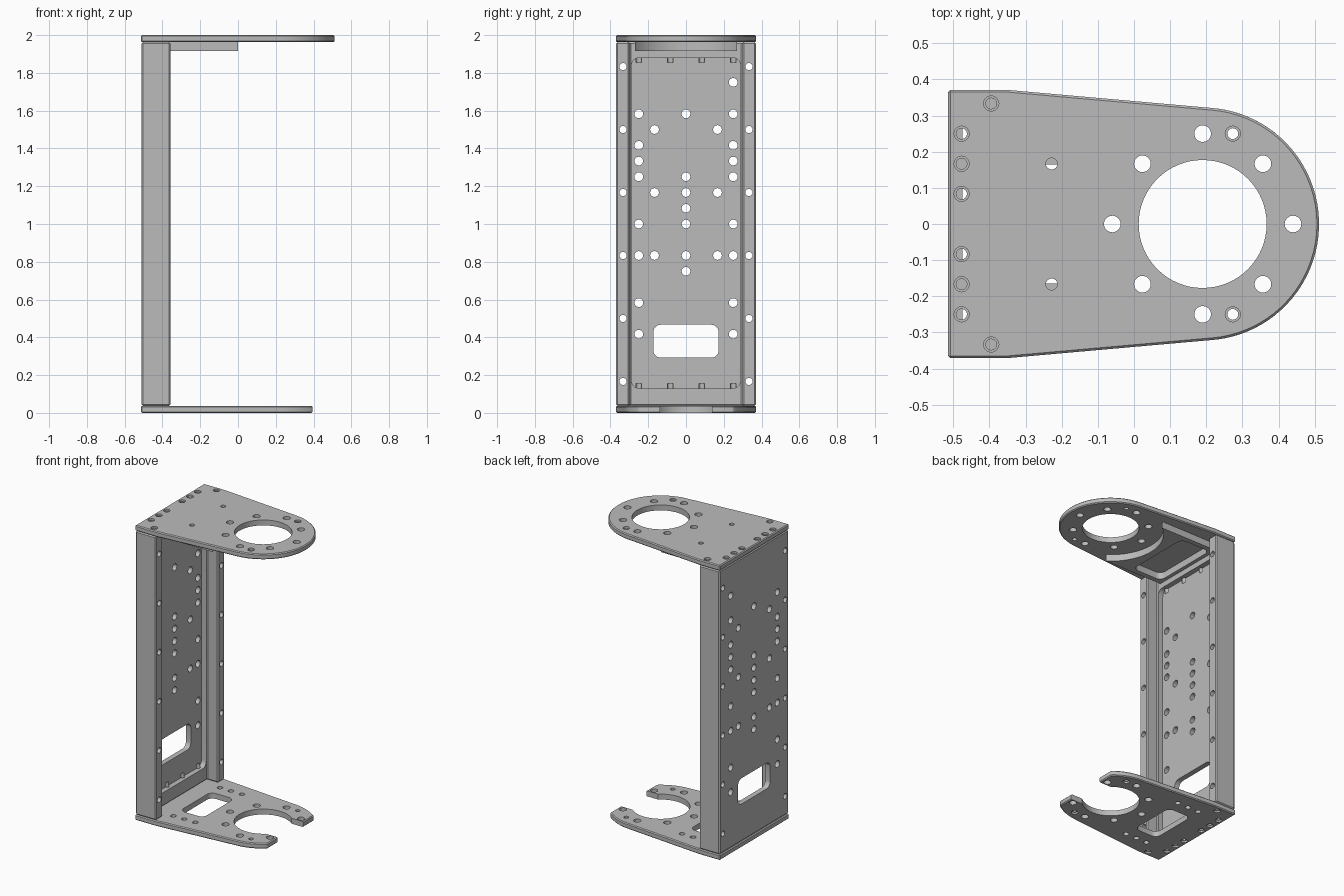
import bpy, bmesh
from math import sin, cos, pi, radians, asin

if "Cube" in bpy.data.objects:
    bpy.data.objects.remove(bpy.data.objects["Cube"])

GREY = (0.5, 0.5, 0.5, 1)
metal = bpy.data.materials.new("grey metal")
metal.use_nodes = True
metal.diffuse_color = GREY
metal.node_tree.nodes["Principled BSDF"].inputs["Base Color"].default_value = GREY

T = 0.037        # plate thickness
U = 1 / 12       # hole spacing
RING_X = 0.19    # centre of the large round opening


def arc(cx, cy, r, a, b, n):
    """Points on an arc, angles in degrees."""
    return [(cx + r * cos(radians(a + (b - a) * i / n)),
             cy + r * sin(radians(a + (b - a) * i / n))) for i in range(n + 1)]


def rounded(u0, u1, v0, v1, r):
    """Outline of a rectangle with round corners."""
    return (arc(u1 - r, v1 - r, r, 0, 90, 6) + arc(u0 + r, v1 - r, r, 90, 180, 6)
            + arc(u0 + r, v0 + r, r, 180, 270, 6) + arc(u1 - r, v0 + r, r, 270, 360, 6))


def circle(u, v, r, n=24):
    return arc(u, v, r, 0, 360 - 360 / n, n - 1)


def prisms(name, outlines, axis, lo, hi):
    """One object holding an extruded solid for each outline."""
    bm = bmesh.new()
    for pts in outlines:
        place = (lambda u, v, w: (w, u, v)) if axis == "x" else (lambda u, v, w: (u, v, w))
        a = [bm.verts.new(place(u, v, lo)) for u, v in pts]
        b = [bm.verts.new(place(u, v, hi)) for u, v in pts]
        bm.faces.new(a)
        bm.faces.new(b)
        for i in range(len(pts)):
            j = (i + 1) % len(pts)
            bm.faces.new((a[i], a[j], b[j], b[i]))
    bmesh.ops.recalc_face_normals(bm, faces=bm.faces)
    me = bpy.data.meshes.new(name)
    bm.to_mesh(me)
    bm.free()
    me.materials.append(metal)
    ob = bpy.data.objects.new(name, me)
    bpy.context.scene.collection.objects.link(ob)
    return ob


def bake(ob):
    """Turn the modifiers into plain mesh."""
    dg = bpy.context.evaluated_depsgraph_get()
    me = bpy.data.meshes.new_from_object(ob.evaluated_get(dg))
    ob.modifiers.clear()
    ob.data = me


def chamfer(ob, width):
    mod = ob.modifiers.new("chamfer", "BEVEL")
    mod.width = width
    mod.segments = 1
    mod.limit_method = "ANGLE"
    mod.angle_limit = radians(30)
    bake(ob)


def cut(ob, outlines, axis, lo, hi):
    cutter = prisms("cutter", outlines, axis, lo, hi)
    cutter.hide_render = True
    mod = ob.modifiers.new("cut", "BOOLEAN")
    mod.operation = "DIFFERENCE"
    mod.solver = "EXACT"
    mod.object = cutter
    bake(ob)
    bpy.data.objects.remove(cutter)


def finish(ob):
    ob.data.shade_smooth()
    ob.data.set_sharp_from_angle(angle=radians(30))


def plate_outline(end):
    """Tapered plate with a round nose; end is the angle where the nose stops."""
    half = [(-0.514, 0.371), (-0.35, 0.371)] + arc(RING_X, 0, 0.322, 85, end, 20)
    return half + [(x, -y) for x, y in reversed(half)]


def both(points):
    return [(x, s * y) for x, y in points for s in (1, -1)]


# Holes shared by the two end plates
ring_holes = [(RING_X - 0.25, 0)] + both(
    [(RING_X, 3 * U), (RING_X + 2 * U, 2 * U), (RING_X - 2 * U, 2 * U)])
nose_screws = both([(RING_X + U, 3 * U)])
edge_screws = both([(-0.477, 3 * U), (-0.477, 2 * U), (-0.477, U), (-0.395, 4 * U)])


def drill_plate(ob, lo, hi, sink_lo, sink_hi):
    cut(ob, [circle(x, y, 0.023) for x, y in ring_holes], "z", lo - 0.05, hi + 0.05)
    screws = nose_screws + edge_screws
    cut(ob, [circle(x, y, 0.015, 16) for x, y in screws], "z", lo - 0.05, hi + 0.05)
    cut(ob, [circle(x, y, 0.021, 16) for x, y in screws], "z", sink_lo, sink_hi)


# Top plate with a closed ring
top = prisms("top_plate", [plate_outline(2)], "z", 2 - T, 2)
chamfer(top, 0.006)
cut(top, [circle(RING_X, 0, 0.177, 64)], "z", 1.9, 2.1)
cut(top, [circle(RING_X + 0.25, 0, 0.023)], "z", 1.9, 2.1)
cut(top, [circle(x, y, 0.016, 16) for x, y in both([(-0.228, 2 * U)])], "z", 1.9, 2.1)
drill_plate(top, 2 - T, 2, 1.988, 2.1)
finish(top)

# Bottom plate with an open fork
bottom = prisms("bottom_plate", [plate_outline(50.5)], "z", 0, T)
chamfer(bottom, 0.006)
mouth = 0.138
a = asin(mouth / 0.18) * 180 / pi
keyhole = arc(RING_X, 0, 0.18, a, 360 - a, 56) + [(0.6, -mouth), (0.6, mouth)]
cut(bottom, [keyhole, rounded(-0.32, -0.145, -0.165, 0.165, 0.04)], "z", -0.1, 0.1)
cut(bottom, [circle(x, y, 0.018, 16) for x, y in
             both([(-0.31, 3 * U), (-0.228, 3 * U), (-0.145, 3 * U)])], "z", -0.1, 0.1)
drill_plate(bottom, 0, T, -0.1, 0.012)
finish(bottom)

# Upright channel: back wall with two side flanges
half = [(-0.44, 0.298), (-0.357, 0.298), (-0.357, 0.37), (-0.511, 0.37)]
channel = prisms("back_channel", [half + [(x, -y) for x, y in reversed(half)]],
                 "z", T, 2 - T)
chamfer(channel, 0.008)
# Recess that leaves a rib at the top and bottom
cut(channel, [rounded(-0.288, 0.288, 0.13, 1.88, 0.04)], "x", -0.475, -0.38)
# Cable window
cut(channel, [rounded(-0.173, 0.173, 0.292, 0.467, 0.04)], "x", -0.6, -0.4)
# Wall holes, counted in steps along the height
wall = [(3, k) for k in (5, 7, 10, 12, 15, 16, 17, 19)] + [(2, k) for k in (10, 14, 18)]
wall = both([(k, y) for y, k in wall])
wall = [(u * U, k * U) for y, k in
        [(3, 21)] + [(0, k) for k in (9, 10, 12, 13, 14, 15, 19)] for u in [y]] + \
       [(s * y * U, k * U) for y, ks in ((3, (5, 7, 10, 12, 15, 16, 17, 19)), (2, (10, 14, 18)))
        for k in ks for s in (1, -1)]
cut(channel, [circle(y, z, 0.023) for y, z in wall], "x", -0.6, -0.42)
# Flange holes
cut(channel, [circle(s * 4 * U, k * U, 0.019, 20) for k in range(2, 23, 4) for s in (1, -1)],
    "x", -0.6, -0.3)
# Screw bores through both ribs
bores = [circle(-0.477, s * k * U, 0.016, 16) for k in (1, 3) for s in (1, -1)]
cut(channel, bores, "z", -0.1, 0.155)
cut(channel, bores, "z", 1.855, 2.1)
finish(channel)

# Stiffening pad under the top plate, hollow and curved round the ring
sweep = 180 - asin(0.27 / 0.33) * 180 / pi
pad = prisms("top_pad", [arc(RING_X, 0, 0.33, sweep, 360 - sweep, 32)
                         + [(-0.442, -0.27), (-0.442, 0.27)]], "z", 1.917, 2 - T)
cut(pad, [rounded(-0.415, -0.19, -0.235, 0.235, 0.04)], "z", 1.8, 2.1)
finish(pad)
